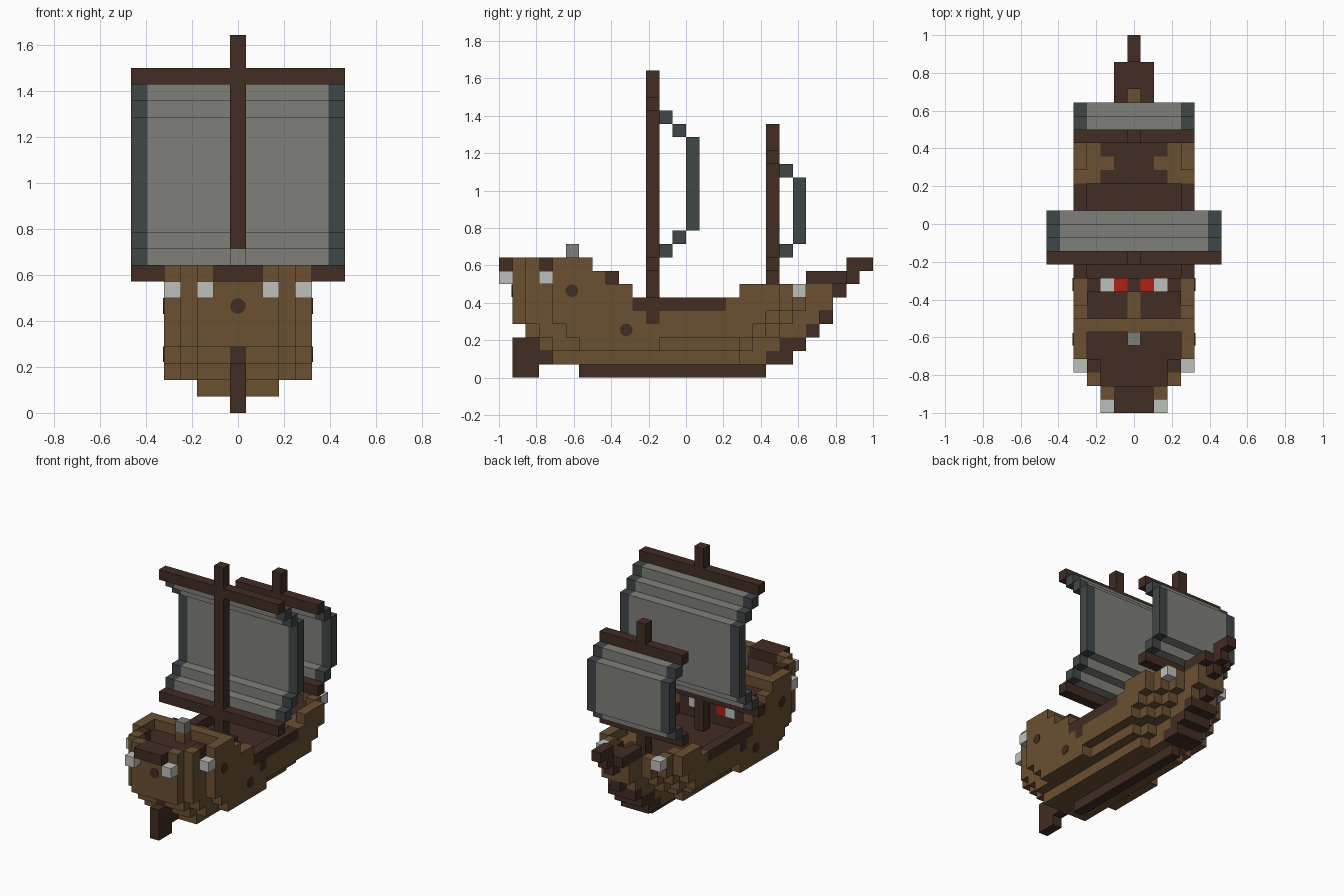
import bpy, bmesh, math
from mathutils import Vector

if "Cube" in bpy.data.objects:
    bpy.data.objects.remove(bpy.data.objects["Cube"], do_unlink=True)

U = 2 / 28          # edge of one block
COLOURS = {
    "hull_brown": (0.145, 0.082, 0.032),
    "dark_wood": (0.054, 0.026, 0.017),
    "sail_grey": (0.212, 0.216, 0.195),
    "sail_edge_slate": (0.051, 0.061, 0.061),
    "lantern_white": (0.515, 0.527, 0.515),
    "window_red": (0.43, 0.016, 0.007),
}
BROWN, DARK, GREY, SLATE, WHITE, RED = COLOURS
MATS = {}
for name, rgb in COLOURS.items():
    m = bpy.data.materials.new(name)
    m.use_nodes = True
    m.diffuse_color = (*rgb, 1)
    bsdf = next(n for n in m.node_tree.nodes if n.type == "BSDF_PRINCIPLED")
    bsdf.inputs["Base Color"].default_value = (*rgb, 1)
    bsdf.inputs["Roughness"].default_value = 0.9
    MATS[name] = m

cells = {}          # block position -> (part, colour)


def fill(part, colour, xs, js, ks):
    """Fill inclusive block ranges, mirrored in x."""
    for x in range(xs[0], xs[1] + 1):
        for j in range(js[0], js[1] + 1):
            for k in range(ks[0], ks[1] + 1):
                for s in (-x, x):
                    cells[s, j, k] = (part, colour)


def one(part, colour, x, j, k):
    fill(part, colour, (x, x), (j, j), (k, k))


# Hull layers: level -> first row, last row, widest half-width
LAYERS = {1: (4, 19, 2), 2: (3, 20, 3), 3: (2, 22, 4), 4: (1, 23, 4),
          5: (1, 24, 4), 6: (1, 24, 4), 7: (1, 24, 4), 8: (1, 24, 4)}
STERN, BOW = (2, 3, 3), (1, 1, 2, 3)


def half_width(k, j):
    a, b, widest = LAYERS[k]
    if not a <= j <= b:
        return -1
    w = STERN[j - a] if j - a < len(STERN) else 4
    if b - j < len(BOW):
        w = min(w, BOW[b - j])
    return min(w, widest)


for k, (a, b, _) in LAYERS.items():
    for j in range(a, b + 1):
        w = half_width(k, j)
        thin = min(half_width(k, j - 1), half_width(k, j + 1))
        for x in range(w + 1):
            rim = x == w or x > thin
            deck = k <= 4 or (k == 5 and (j <= 9 or j >= 17)) or (k in (6, 7) and j <= 8)
            wall = rim and (k == 5 or (k == 6 and (j <= 9 or j >= 18))
                            or (k == 7 and j <= 7) or (k == 8 and j <= 6))
            if deck and not (k == 7 and j == 8 and rim) or wall:
                brown = rim or k <= 3
                if k == 5 and 10 <= j <= 16:
                    brown = False
                one("hull", BROWN if brown else DARK, x, j, k)

# Hull bulges, rail posts and foredeck planking
fill("hull", BROWN, (4, 4), (6, 11), (2, 2))
fill("hull", BROWN, (0, 1), (23, 24), (6, 6))
fill("hull", BROWN, (3, 3), (17, 19), (5, 5))
one("hull", BROWN, 2, 18, 5)
one("hull", DARK, 4, 11, 4)

# Aft cabin: front wall, roof trim and windows
fill("cabin", DARK, (0, 3), (9, 9), (5, 6))
fill("cabin", BROWN, (4, 4), (9, 9), (5, 6))
fill("cabin", DARK, (1, 3), (8, 8), (7, 7))
fill("cabin", BROWN, (0, 0), (7, 8), (7, 7))
fill("cabin", BROWN, (0, 3), (6, 6), (8, 8))
one("cabin", BROWN, 0, 5, 8)
one("cabin", DARK, 3, 3, 8)
fill("stern_rail", DARK, (0, 1), (0, 0), (8, 8))
fill("stern_rail", DARK, (0, 1), (1, 1), (8, 8))
one("cabin_windows", RED, 1, 9, 6)
one("cabin_windows", WHITE, 2, 9, 6)
one("wheel_post", GREY, 0, 5, 9)

# Lanterns
for pos in ((2, 0, 7), (4, 3, 7), (3, 22, 6)):
    one("lanterns", WHITE, *pos)

# Keel, rudder, stem and bowsprit
fill("keel", DARK, (0, 0), (6, 19), (0, 0))
fill("rudder", DARK, (0, 0), (1, 2), (0, 0))
fill("rudder", DARK, (0, 0), (1, 3), (1, 2))
one("rudder", DARK, 0, 2, 3)
fill("stem", DARK, (0, 1), (20, 21), (1, 1))
fill("stem", DARK, (0, 1), (21, 22), (2, 2))
fill("stem", DARK, (0, 1), (23, 23), (3, 3))
fill("stem", DARK, (0, 0), (24, 24), (4, 4))
fill("stem", DARK, (0, 0), (25, 25), (6, 6))
fill("bowsprit", DARK, (1, 1), (23, 25), (7, 7))
fill("bowsprit", DARK, (0, 0), (24, 26), (7, 7))
fill("bowsprit", DARK, (0, 0), (26, 27), (8, 8))


def rig(name, j, half, mast_foot, mast_top, low, high):
    """Mast, two yards and a stepped billowing sail between them."""
    fill(name + "_mast", DARK, (0, 0), (j, j), (mast_foot, mast_top))
    for k in (low, high):
        fill(name + "_yards", DARK, (0, half), (j, j), (k, k))
    steps = 3 if name == "main" else 2
    for i in range(1, steps + 1):
        rows = [(low + i, low + i), (high - i, high - i)]
        if i == steps:
            rows = [(low + i, high - i)]
        for ks in rows:
            fill(name + "_sail", GREY, (0, half - 1), (j + i, j + i), ks)
            fill(name + "_sail", SLATE, (half, half), (j + i, j + i), ks)


rig("main", 11, 6, 4, 22, 8, 20)
rig("fore", 20, 4, 5, 18, 8, 16)

# Turn the blocks into one clean outer skin per part
AXES = [Vector(d) for d in ((1, 0, 0), (0, 1, 0), (0, 0, 1))]


def add_object(name, bm, materials):
    mesh = bpy.data.meshes.new(name)
    bm.to_mesh(mesh)
    bm.free()
    for m in materials:
        mesh.materials.append(MATS[m])
    obj = bpy.data.objects.new(name, mesh)
    bpy.context.collection.objects.link(obj)


for part in sorted({p for p, _ in cells.values()}):
    own = {c: col for c, (p, col) in cells.items() if p == part}
    used = sorted(set(own.values()))
    bm = bmesh.new()
    for (x, j, k), col in own.items():
        centre = Vector((x, j - 13.5, k + 0.5))
        for i in range(3):
            for s in (1, -1):
                n = AXES[i] * s
                if (x + int(n.x), j + int(n.y), k + int(n.z)) in cells:
                    continue
                p, q = AXES[(i + 1) % 3], AXES[(i + 2) % 3] * s
                verts = [bm.verts.new((centre + (n + p * a + q * b) / 2) * U)
                         for a, b in ((-1, -1), (1, -1), (1, 1), (-1, 1))]
                bm.faces.new(verts).material_index = used.index(col)
    bmesh.ops.remove_doubles(bm, verts=bm.verts, dist=U / 100)
    bmesh.ops.dissolve_limit(bm, angle_limit=math.radians(1), verts=bm.verts,
                             edges=bm.edges, delimit={"MATERIAL"})
    add_object(part, bm, used)

# Round portholes as thin plates
bm = bmesh.new()


def porthole(loc, turn_axis):
    new = bmesh.ops.create_cone(bm, cap_ends=True, segments=16, radius1=0.034,
                                radius2=0.034, depth=0.008)["verts"]
    for v in new:
        x, y, z = v.co
        v.co = Vector((z, x, y) if turn_axis == "x" else (y, z, x)) + Vector(loc)


for side in (-1, 1):
    porthole((side * 4.5 * U, -0.61, 0.465), "x")
    porthole((side * 4.5 * U, -0.32, 0.255), "x")
porthole((0, -13 * U, 0.465), "y")
add_object("portholes", bm, [DARK])
